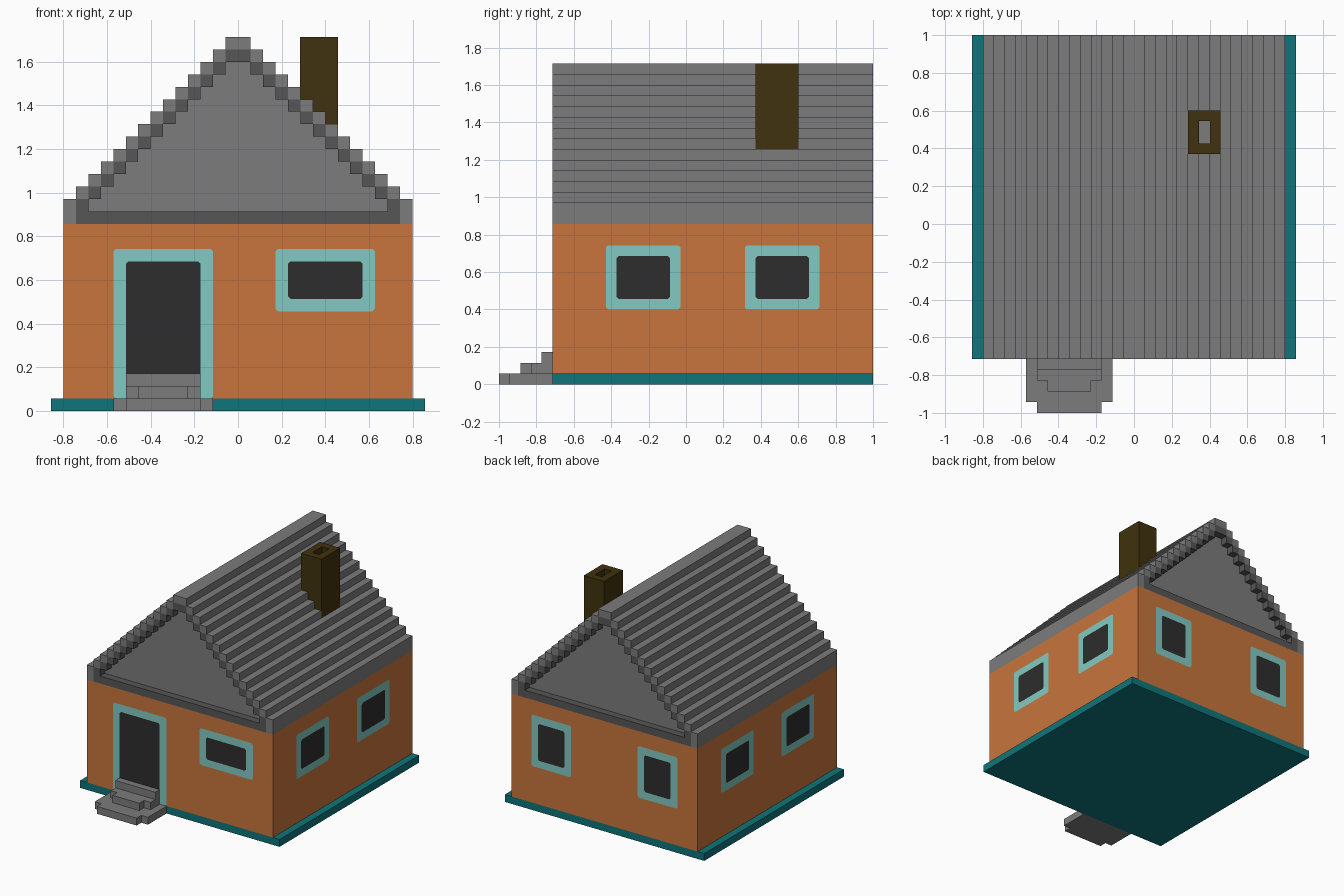
import bpy, bmesh
from mathutils import Vector

if "Cube" in bpy.data.objects:
    bpy.data.objects.remove(bpy.data.objects["Cube"])

V = 2 / 35                      # one block of the model's grid
def P(x, y, z):                 # grid units -> world (y counted from the front)
    return Vector((x * V, y * V - 1, z * V))

def mat(name, *rgb):
    m = bpy.data.materials.new(name)
    lin = [((c / 255 + 0.055) / 1.055) ** 2.4 if c > 10 else c / 255 / 12.92 for c in rgb]
    m.diffuse_color = (*lin, 1)
    m.use_nodes = True
    m.node_tree.nodes["Principled BSDF"].inputs["Base Color"].default_value = m.diffuse_color
    return m

ORANGE = mat("orange_wall", 200, 117, 60)
TEAL = mat("teal_base", 14, 117, 122)
GREY = mat("grey_stone", 124, 124, 124)
DARK = mat("dark_grey_trim", 86, 86, 86)
MINT = mat("mint_frame", 130, 202, 194)
BLACK = mat("charcoal_glass", 45, 45, 45)
BROWN = mat("brown_chimney", 64, 50, 14)

def finish(name, bm, *mats):
    me = bpy.data.meshes.new(name)
    bm.to_mesh(me)
    bm.free()
    for m in mats:
        me.materials.append(m)
    ob = bpy.data.objects.new(name, me)
    bpy.context.collection.objects.link(ob)
    return ob

def face(bm, pts, mi=0):
    f = bm.faces.new([bm.verts.new(p) for p in pts])
    f.material_index = mi
    return f

def prism(outline, z0, z1, hidden=()):
    """Extrude an xy outline from z0 to z1, dropping faces that look along hidden directions."""
    bm = bmesh.new()
    f = face(bm, [P(x, y, z0) for x, y in outline])
    ext = bmesh.ops.extrude_face_region(bm, geom=[f], use_keep_orig=True)["geom"]
    bmesh.ops.translate(bm, vec=(0, 0, (z1 - z0) * V),
                        verts=[g for g in ext if isinstance(g, bmesh.types.BMVert)])
    bmesh.ops.recalc_face_normals(bm, faces=bm.faces)
    bm.normal_update()
    drop = [f for f in bm.faces if any(f.normal.dot(Vector(d)) > 0.9 for d in hidden)]
    bmesh.ops.delete(bm, geom=drop, context="FACES")
    return bm

def rect(x0, x1, y0, y1):
    return [(x0, y0), (x1, y0), (x1, y1), (x0, y1)]

UP, DOWN, BACK = (0, 0, 1), (0, 0, -1), (0, 1, 0)

# Base slab and walls
finish("base_slab", prism(rect(-15, 15, 5, 35), 0, 1), TEAL)
finish("walls", prism(rect(-14, 14, 5, 35), 1, 15, (UP, DOWN)), ORANGE)

# Entrance steps: rectangles with a narrower nose
def nosed(x0, x1, y, yn):
    return [(x0, 5), (x0, y), (x0 + 1, y), (x0 + 1, yn),
            (x1 - 1, yn), (x1 - 1, y), (x1, y), (x1, 5)]
finish("lower_step", prism(nosed(-10, -2, 1, 0), 0, 1, (BACK,)), GREY)
finish("middle_step", prism(nosed(-9, -3, 3, 2), 1, 2, (BACK, DOWN)), GREY)
finish("upper_step", prism(rect(-9, -3, 4, 5), 2, 3, (BACK, DOWN)), GREY)

# Roof: stepped shell, dark trimmed verge and recessed gable panels
def half_width(z):
    return min(14, 30 - z)

def stairs(inset, z0, z1):
    pts = []
    for z in range(z0, z1):
        w = half_width(z) - inset
        pts += [(w, z), (w, z + 1)]
    return pts + [(0, z1)]

bm = bmesh.new()
outer = stairs(0, 15, 30)
inner = [(0, 16)] + stairs(2, 16, 28)
for s in (-1, 1):
    for (a, b), (c, d) in zip(outer, outer[1:]):
        if (a, b) != (c, d):
            face(bm, [P(s * a, 5, b), P(s * c, 5, d), P(s * c, 35, d), P(s * a, 35, b)])
    for y, yin in ((5, 6), (35, 34)):
        face(bm, [P(s * x, yin, z) for x, z in inner])
        for (a, b), (c, d) in zip(inner, inner[1:]):      # recess sides
            face(bm, [P(s * a, y, b), P(s * c, y, d), P(s * c, yin, d), P(s * a, yin, b)], 1)
        for z in range(15, 30):                           # verge blocks
            w = half_width(z)
            cells = [(w - 1, w, 0), (w - 2, w - 1, 1)]
            if z == 15:
                cells.append((0, w - 2, 1))
            for a, b, mi in cells:
                if a >= 0:
                    face(bm, [P(s * a, y, z), P(s * b, y, z),
                              P(s * b, y, z + 1), P(s * a, y, z + 1)], mi)
bmesh.ops.remove_doubles(bm, verts=bm.verts, dist=1e-4)
bmesh.ops.recalc_face_normals(bm, faces=bm.faces)
finish("roof", bm, GREY, DARK)

# Chimney: hollow, the flue ends on the roof
e = 0.02
bm = prism(rect(5 - e, 8 + e, 24 - e, 28 + e), 22, 30, (DOWN,))
top = max(bm.faces, key=lambda f: f.calc_center_median().z)
bmesh.ops.inset_region(bm, faces=[top], thickness=V, use_even_offset=True)
ext = bmesh.ops.extrude_face_region(bm, geom=[top])["geom"]
bmesh.ops.translate(bm, vec=(0, 0, -6 * V), verts=[g for g in ext if isinstance(g, bmesh.types.BMVert)])
bmesh.ops.delete(bm, geom=[f for f in bm.faces if f == top], context="FACES")
bm.normal_update()
for f in bm.faces:
    if f.normal.z > 0.9 and f.calc_center_median().z < 29 * V:
        f.material_index = 1
finish("chimney", bm, BROWN, GREY)

# Painted door and windows: a mint plate with a dark plate on it
def opening(name, wall, a0, a1, z0, z1, sill=1):
    bm = bmesh.new()
    for i, (k, lift) in enumerate(((0, 0.035), (1, 0.07))):
        l, r, b, t, c = a0 + k, a1 - k, z0 + k * sill, z1 - k, 0.2
        pts = [(l + c, b), (r - c, b), (r, b + c), (r, t - c),
               (r - c, t), (l + c, t), (l, t - c), (l, b + c)]
        place = {"front": lambda u, z: P(u, 5 - lift, z),
                 "back": lambda u, z: P(u, 35 + lift, z),
                 "right": lambda u, z: P(14 + lift, u, z),
                 "left": lambda u, z: P(-14 - lift, u, z)}[wall]
        if wall in ("back", "left"):
            pts.reverse()
        face(bm, [place(u, z) for u, z in pts], i)
    finish(name, bm, MINT, BLACK)

opening("front_door", "front", -10, -2, 1, 13, 0)
opening("front_window", "front", 3, 11, 8, 13)
for n, a in enumerate((-11, 5), 1):
    opening(f"back_window_{n}", "back", a, a + 6, 6, 13)
for wall in ("left", "right"):
    for n, a in enumerate((10, 23), 1):
        opening(f"{wall}_window_{n}", wall, a, a + 7, 7, 13)
